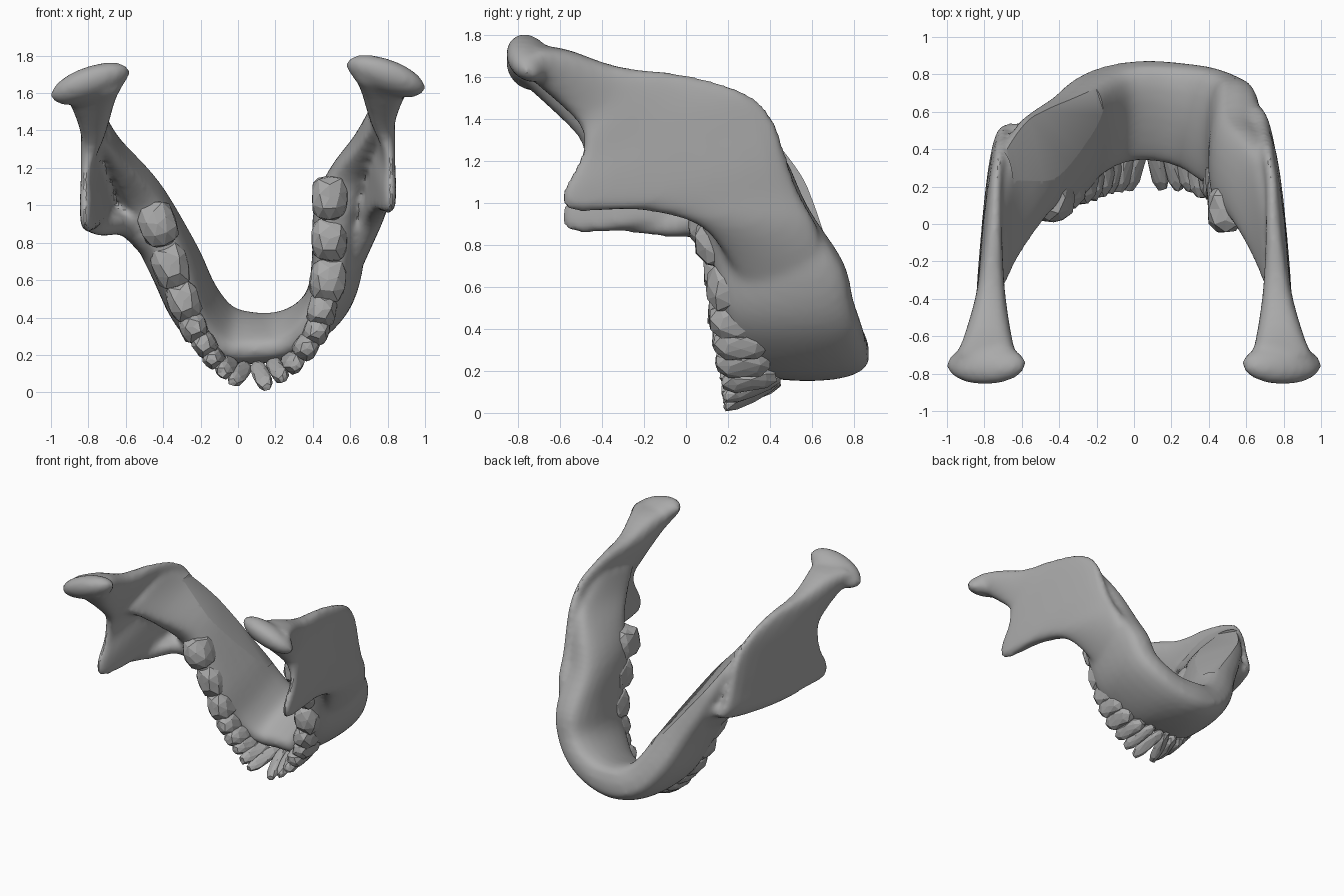
import bpy, bmesh, math, random
from mathutils import Vector, Matrix

random.seed(4)
cube = bpy.data.objects.get("Cube")
if cube:
    bpy.data.objects.remove(cube, do_unlink=True)

bone_grey = bpy.data.materials.new("bone_grey")
bone_grey.use_nodes = True
bone_grey.diffuse_color = (0.4, 0.4, 0.4, 1)
bone_grey.node_tree.nodes["Principled BSDF"].inputs["Base Color"].default_value = (0.4, 0.4, 0.4, 1)


def make_object(name, bm):
    mesh = bpy.data.meshes.new(name)
    bmesh.ops.recalc_face_normals(bm, faces=bm.faces)
    bm.to_mesh(mesh)
    bm.free()
    mesh.materials.append(bone_grey)
    obj = bpy.data.objects.new(name, mesh)
    bpy.context.collection.objects.link(obj)
    return obj


def smooth_path(stations, steps=4):
    """Catmull-Rom interpolation of the loft stations."""
    out = []
    last = len(stations) - 1
    for i in range(last):
        p0, p1 = stations[max(i - 1, 0)], stations[i]
        p2, p3 = stations[i + 1], stations[min(i + 2, last)]
        for s in range(steps):
            t = s / steps
            out.append([0.5 * (2 * b + (c - a) * t + (2 * a - 5 * b + 4 * c - d) * t * t
                               + (3 * b - a - 3 * c + d) * t ** 3)
                        for a, b, c, d in zip(p0, p1, p2, p3)])
    return out + [list(stations[-1])]


def loft(bm, stations, sides=20):
    """Oval sections from the upper rim to the lower rim, bridged along the path."""
    path = smooth_path(stations)
    rims = [(Vector(s[0:3]), Vector(s[3:6]), s[6], s[7]) for s in path]
    mids = [(a + b) / 2 for a, b, _, _ in rims]
    rings = []
    for i, (a, b, wa, wb) in enumerate(rims):
        tangent = mids[min(i + 1, len(mids) - 1)] - mids[max(i - 1, 0)]
        normal = (b - a).cross(tangent).normalized()
        ring = []
        for k in range(sides):
            angle = 2 * math.pi * k / sides
            along = 0.5 - 0.5 * math.cos(angle)
            across = math.copysign(abs(math.sin(angle)) ** 0.6, math.sin(angle))
            width = wa + (wb - wa) * along
            ring.append(bm.verts.new(a.lerp(b, along) + normal * across * width))
        rings.append(ring)
    for r0, r1 in zip(rings, rings[1:]):
        for k in range(sides):
            n = (k + 1) % sides
            bm.faces.new((r0[k], r0[n], r1[n], r1[k]))
    bm.faces.new(rings[0])
    bm.faces.new(rings[-1])


def ellipsoid(bm, centre, radii, turn):
    matrix = Matrix.Translation(centre) @ turn.to_4x4() @ Matrix.Diagonal((*radii, 1))
    bmesh.ops.create_icosphere(bm, subdivisions=3, radius=1, matrix=matrix)


def lowered(z):
    """Height on the right half, which hangs a little lower, mostly at the bottom."""
    return 1.07 * z - .165


def mirrored(stations):
    return [(-s[0], s[1], lowered(s[2]), -s[3], s[4], lowered(s[5]), s[6], s[7]) for s in stations]


# Stations: front rim xyz, back rim xyz, half thickness at each rim
ramus = [
    (.79, -.80, 1.64, .79, -.70, 1.75, .18, .18),
    (.78, -.68, 1.54, .78, -.56, 1.73, .12, .14),
    (.78, -.52, 1.39, .76, -.32, 1.65, .07, .09),
    (.81, -.49, 1.29, .74, .00, 1.61, .05, .06),
    (.82, -.52, 1.18, .73, .28, 1.53, .04, .05),
    (.82, -.59, 1.05, .71, .42, 1.40, .05, .06),
    (.81, -.55, .96, .70, .48, 1.22, .05, .07),
    (.77, -.25, .97, .68, .54, 1.05, .06, .07),
]
left_ramus = ramus + [
    (.72, .03, .91, .66, .62, .90, .07, .07),
    (.64, .17, .78, .62, .66, .74, .07, .07),
    (.54, .28, .58, .55, .66, .56, .06, .07),
]
right_ramus = mirrored(ramus) + [
    (-.60, .05, .88, -.59, .54, .95, .07, .07),
    (-.46, .20, .75, -.48, .56, .80, .06, .06),
]
body = [
    (.74, -.40, 1.42, .73, .10, 1.50, .04, .05),
    (.67, -.20, 1.28, .69, .36, 1.38, .07, .07),
    (.58, .00, 1.13, .63, .48, 1.20, .12, .11),
    (.52, .05, .96, .57, .58, .98, .13, .15),
    (.50, .13, .70, .56, .75, .72, .12, .15),
    (.47, .17, .50, .51, .80, .53, .11, .14),
    (.38, .22, .35, .40, .84, .41, .09, .14),
    (.25, .30, .24, .24, .86, .34, .08, .15),
    (.08, .34, .22, .06, .87, .325, .08, .165),
    (-.08, .32, .22, -.11, .84, .39, .08, .17),
    (-.22, .25, .34, -.24, .78, .55, .10, .17),
    (-.31, .15, .56, -.35, .69, .77, .11, .17),
    (-.41, .10, .81, -.48, .61, 1.00, .12, .16),
    (-.50, .05, 1.00, -.57, .54, 1.16, .12, .13),
    (-.64, -.18, 1.20, -.68, .38, 1.34, .07, .07),
    (-.73, -.38, 1.33, -.73, .12, 1.46, .04, .05),
]

# Jaw bone, fused into one skin
bm = bmesh.new()
for stations in (left_ramus, right_ramus, body):
    loft(bm, stations)
for side, height in ((1, 1.69), (-1, 1.65)):
    ellipsoid(bm, (side * .79, -.75, height), (.225, .115, .085),
              Matrix.Rotation(side * .34, 3, "Y") @ Matrix.Rotation(-.5, 3, "X"))
jaw = make_object("jaw_bone", bm)
remesh = jaw.modifiers.new("fuse", "REMESH")
remesh.mode = "VOXEL"
remesh.voxel_size = .02
relax = jaw.modifiers.new("relax", "SMOOTH")
relax.factor = .5
relax.iterations = 8

# Flat broken patch on the inner side of the right half
p1, p2, p3 = Vector((-.65, .52, 1.2)), Vector((-.17, .59, .65)), Vector((-.36, .2, 1.05))
facing = (p3 - p1).cross(p2 - p1).normalized()
edge = (p2 - p1).normalized()
spin = Matrix((edge.cross(facing), edge, facing)).transposed()
bm = bmesh.new()
bmesh.ops.create_cube(bm, size=1, matrix=Matrix.Translation((p1 + p2) / 2 + facing * .22 - edge * .08)
                      @ spin.to_4x4() @ Matrix.Diagonal((.8, .88, .4, 1)))
cutter = make_object("patch_cutter", bm)
cutter.hide_render = True
cutter.hide_viewport = True
cut = jaw.modifiers.new("patch", "BOOLEAN")
cut.operation = "DIFFERENCE"
cut.object = cutter

bpy.context.view_layer.objects.active = jaw
jaw.select_set(True)
for modifier in list(jaw.modifiers):
    bpy.ops.object.modifier_apply(modifier=modifier.name)
bpy.ops.object.shade_smooth_by_angle(angle=math.radians(35))
bpy.data.objects.remove(cutter, do_unlink=True)

# Teeth: tip xyz, half length along the arch, half width across, lean of the root
left_teeth = [
    (.49, -.05, 1.04, .12, .10, 0), (.49, .04, .82, .125, .10, 0), (.48, .09, .60, .12, .10, 0),
    (.45, .11, .44, .09, .08, 0), (.42, .13, .32, .075, .07, .02), (.36, .14, .22, .07, .065, .04),
    (.29, .17, .12, .055, .05, .08), (.21, .18, .05, .045, .04, .14), (.125, .18, .01, .045, .035, .16),
]
right_teeth = [
    (-.43, .01, .90, .125, .10, 0), (-.36, .08, .68, .125, .10, 0), (-.29, .10, .49, .11, .09, 0),
    (-.24, .12, .35, .08, .075, 0), (-.18, .14, .25, .07, .065, .02), (-.13, .16, .16, .055, .055, .05),
    (-.06, .17, .08, .05, .045, .11), (.01, .18, .02, .045, .035, .16),
]
for label, row in (("left", left_teeth), ("right", right_teeth)):
    for i, (x, y, z, length, width, lean) in enumerate(row):
        a, b = row[max(i - 1, 0)], row[min(i + 1, len(row) - 1)]
        depth = Vector((0, .26, lean))
        along = Vector((b[0] - a[0], 0, b[2] - a[2])).normalized()
        side = depth.cross(along).normalized()
        turn = Matrix((along, side, along.cross(side))).transposed()
        centre = Vector((x, y, z)) + depth * .5
        bm = bmesh.new()
        bmesh.ops.create_icosphere(bm, subdivisions=2, radius=1)
        # Square off the crown and roughen it into facets
        for v in bm.verts:
            blocky = v.co / sum(abs(c) ** 3.5 for c in v.co) ** (1 / 3.5)
            local = Vector((blocky.x * length, blocky.y * width, blocky.z * depth.length * .5))
            v.co = centre + turn @ local * random.uniform(.93, 1.02)
        make_object(f"{label}_tooth_{i + 1}", bm)
